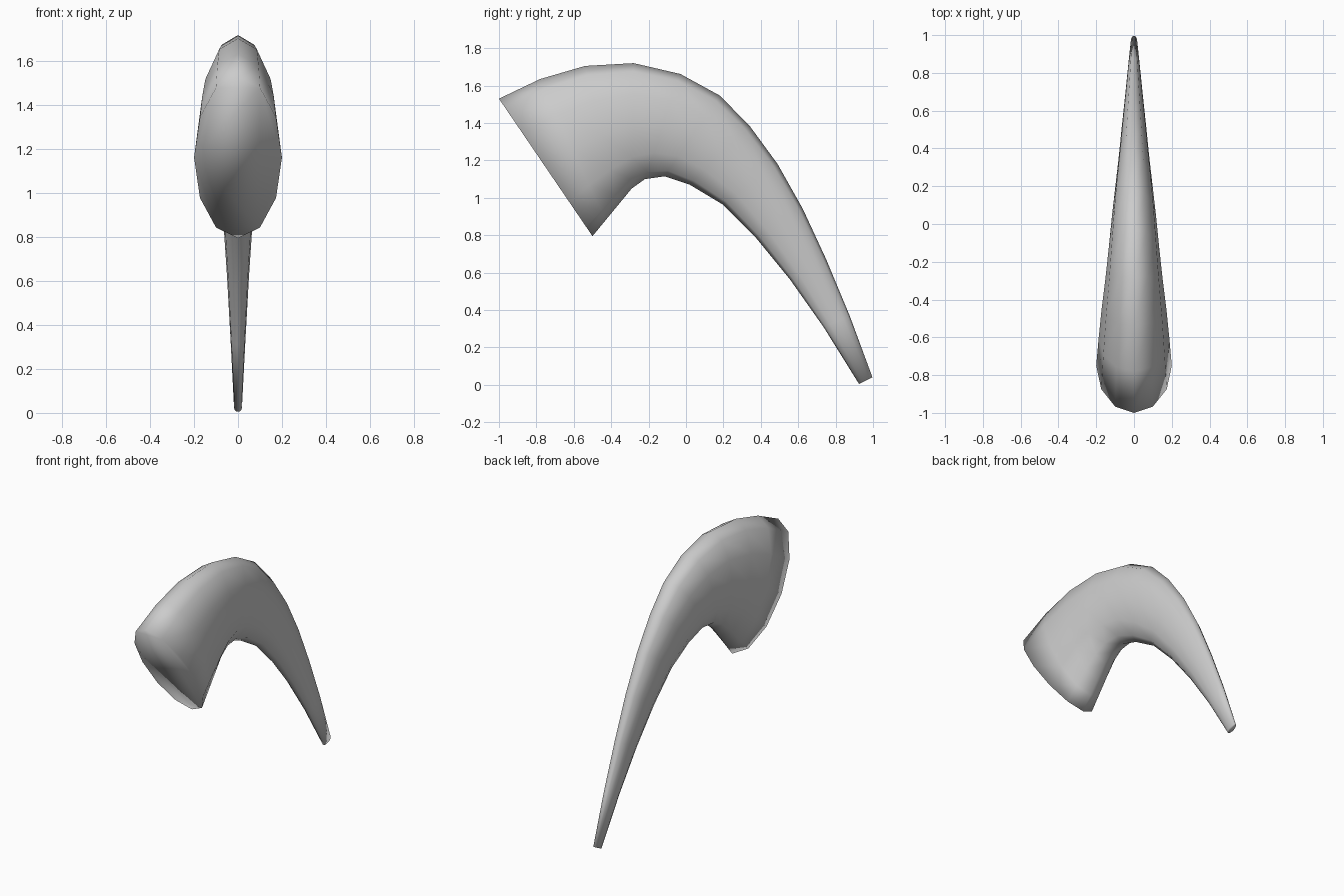
import bpy, bmesh
from math import sin, cos, pi
from mathutils import Vector

if "Cube" in bpy.data.objects:
    bpy.data.objects.remove(bpy.data.objects["Cube"])

SIDES = 12
# outer and inner edge of each ring, as (y, z) in the side view
OUTER = [(-1, 1.53), (-.78, 1.635), (-.54, 1.705), (-.28, 1.72), (-.03, 1.662), (.18, 1.547),
         (.34, 1.385), (.49, 1.18), (.625, .94), (.75, .67), (.875, .37), (.997, .04)]
INNER = [(-.5, .795), (-.43, .88), (-.36, .965), (-.29, 1.05), (-.22, 1.10), (-.115, 1.115),
         (.02, 1.07), (.195, .965), (.375, .785), (.555, .565), (.735, .31), (.925, .005)]

# tapering horn made of lofted elliptical rings
bm = bmesh.new()
rings = []
for o, i in zip(OUTER, INNER):
    o, i = Vector((0, *o)), Vector((0, *i))
    mid, half = (o + i) / 2, (o - i) / 2
    width = half.length * 0.45
    rings.append([bm.verts.new(mid + half * cos(a) + Vector((width * sin(a), 0, 0)))
                  for a in (2 * pi * k / SIDES for k in range(SIDES))])
for a, b in zip(rings, rings[1:]):
    for k in range(SIDES):
        n = (k + 1) % SIDES
        bm.faces.new((a[k], a[n], b[n], b[k]))

# flat caps on the wide base and the narrow tip
bm.faces.new(rings[0])
bm.faces.new(rings[-1])
bmesh.ops.recalc_face_normals(bm, faces=bm.faces)
for f in bm.faces:
    f.smooth = True

mesh = bpy.data.meshes.new("curved_horn")
bm.to_mesh(mesh)
bm.free()
bpy.context.collection.objects.link(bpy.data.objects.new("curved_horn", mesh))
